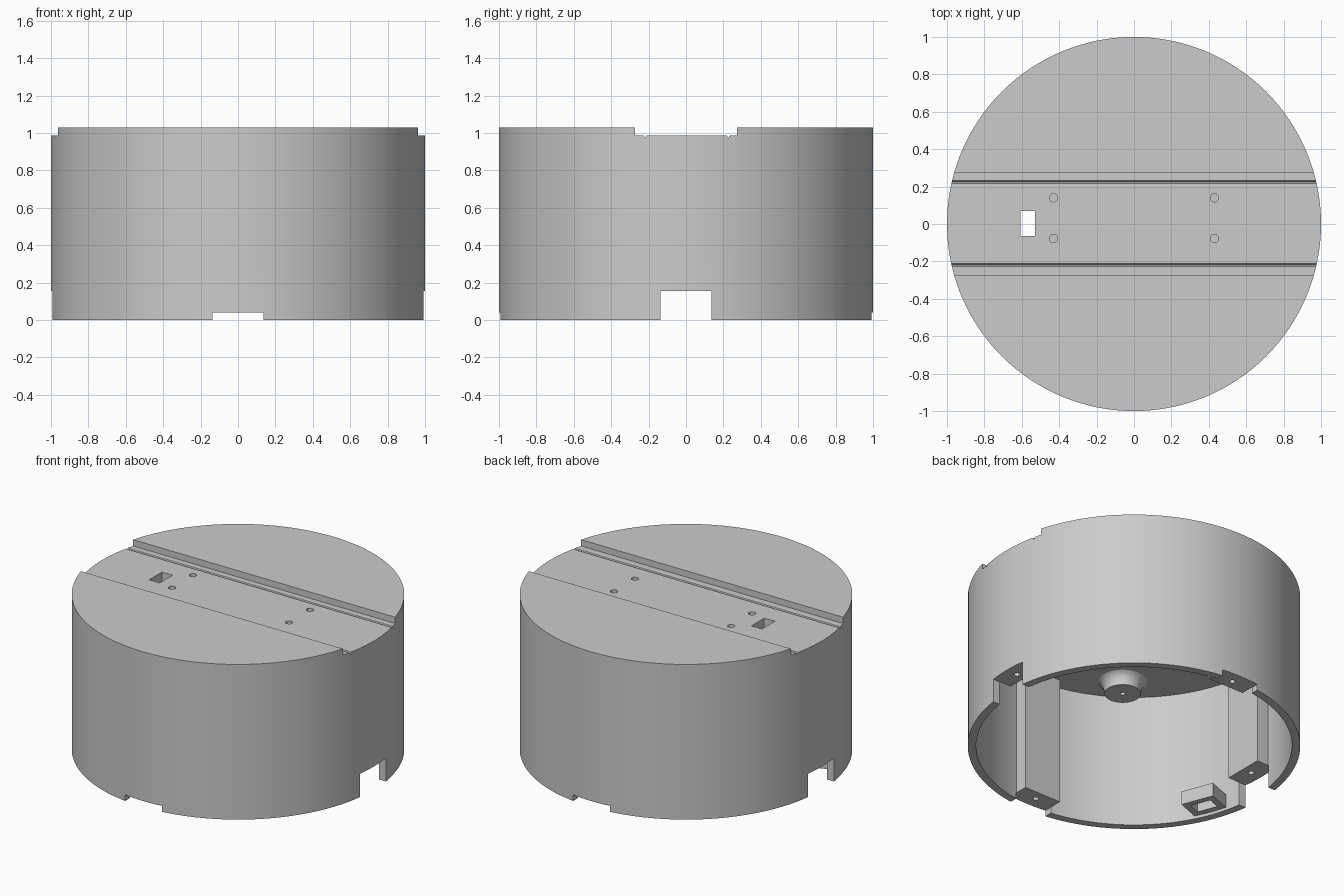
import bpy, bmesh
from math import radians, cos, sin, pi
from mathutils import Matrix

old = bpy.data.objects.get("Cube")
if old:
    bpy.data.objects.remove(old)

grey = bpy.data.materials.new("light_grey_plastic")
grey.use_nodes = True
grey.diffuse_color = (0.6, 0.6, 0.6, 1)
grey.node_tree.nodes["Principled BSDF"].inputs["Base Color"].default_value = (0.6, 0.6, 0.6, 1)

CEILING, HEIGHT = 0.885, 1.03


def finish(name, bm):
    bmesh.ops.recalc_face_normals(bm, faces=bm.faces)
    mesh = bpy.data.meshes.new(name)
    bm.to_mesh(mesh)
    bm.free()
    mesh.materials.append(grey)
    ob = bpy.data.objects.new(name, mesh)
    bpy.context.collection.objects.link(ob)
    return ob


def box(name, x, y, z, turn=0.0):
    """Box from (min, max) ranges, turned about the z axis."""
    bm = bmesh.new()
    bmesh.ops.create_cube(bm, size=1)
    for v in bm.verts:
        v.co = [r[0] if c < 0 else r[1] for c, r in zip(v.co, (x, y, z))]
    bmesh.ops.rotate(bm, verts=bm.verts, matrix=Matrix.Rotation(turn, 3, 'Z'))
    return finish(name, bm)


def cylinder(name, x, y, r, z0, z1, sides=24):
    bm = bmesh.new()
    bmesh.ops.create_cone(bm, cap_ends=True, segments=sides, radius1=r, radius2=r,
                          depth=z1 - z0, matrix=Matrix.Translation((x, y, (z0 + z1) / 2)))
    return finish(name, bm)


def lathe(name, profile, x, y, steps=40):
    bm = bmesh.new()
    vs = [bm.verts.new((r, 0, z)) for r, z in profile]
    es = [bm.edges.new(p) for p in zip(vs, vs[1:])]
    bmesh.ops.spin(bm, geom=vs + es, cent=(0, 0, 0), axis=(0, 0, 1), angle=2 * pi, steps=steps)
    bmesh.ops.remove_doubles(bm, verts=bm.verts, dist=1e-5)
    bmesh.ops.translate(bm, verts=bm.verts, vec=(x, y, 0))
    return finish(name, bm)


def groove(name, y):
    """V-shaped cutter running along x."""
    bm = bmesh.new()
    ring = [[bm.verts.new((sx, y + dy, z)) for dy, z in
             ((-0.01, 0.992), (0.01, 0.992), (0, 0.972))] for sx in (-1.2, 1.2)]
    bm.faces.new(ring[0])
    bm.faces.new(ring[1])
    for i in range(3):
        j = (i + 1) % 3
        bm.faces.new((ring[0][i], ring[0][j], ring[1][j], ring[1][i]))
    return finish(name, bm)


def carve(ob, steps):
    """Apply booleans in order and drop the helper objects."""
    for op, tool in steps:
        mod = ob.modifiers.new(op, 'BOOLEAN')
        mod.operation, mod.object, mod.solver = op, tool, 'EXACT'
        tool.hide_render = True
    deps = bpy.context.evaluated_depsgraph_get()
    mesh = bpy.data.meshes.new_from_object(ob.evaluated_get(deps))
    ob.modifiers.clear()
    ob.data = mesh
    for op, tool in steps:
        bpy.data.objects.remove(tool)


def smooth(ob):
    bpy.ops.object.select_all(action='DESELECT')
    ob.select_set(True)
    bpy.context.view_layer.objects.active = ob
    bpy.ops.object.shade_smooth_by_angle(angle=radians(30))


# Hollow round housing, open at the bottom
housing = cylinder("housing", 0, 0, 1, 0, HEIGHT, 128)
steps = [('DIFFERENCE', cylinder("cavity", 0, 0, 0.95, -0.1, CEILING, 128))]

# Four screw pillars inside the wall
for i in range(4):
    steps.append(('UNION', box("pillar", (0.855, 0.97), (-0.135, 0.135), (0, 0.92), i * pi / 2)))

# Rim notches below the pillars: tall at the sides, shallow at front and back
for i in range(4):
    top = 0.155 if i % 2 == 0 else 0.04
    a = i * pi / 2
    steps.append(('DIFFERENCE', box("notch", (0.8, 1.1), (-0.136, 0.136), (-0.1, top), a)))
    steps.append(('DIFFERENCE', cylinder("pillar_hole", 0.92 * cos(a), 0.92 * sin(a),
                                         0.018, -0.05, 0.3)))

# Channel across the top, with two fine grooves
steps.append(('DIFFERENCE', box("channel", (-1.2, 1.2), (-0.274, 0.274), (0.988, 1.2))))
for y in (-0.218, 0.225):
    steps.append(('DIFFERENCE', groove("groove", y)))

# Cable slot and four screw holes in the channel floor
steps.append(('DIFFERENCE', box("slot", (-0.607, -0.529), (-0.065, 0.07), (0.8, 1.1))))
for x in (-0.43, 0.43):
    for y in (-0.078, 0.14):
        steps.append(('DIFFERENCE', cylinder("screw_hole", x, y, 0.022, 0.93, 1.1)))
carve(housing, steps)
smooth(housing)

# Flared bosses under the ceiling
for sx in (-1, 1):
    for sy in (-1, 1):
        boss = lathe("ceiling_boss", [(0.016, 0.9), (0.016, 0.805), (0.11, 0.805), (0.112, 0.83),
                                      (0.12, 0.855), (0.133, 0.875), (0.15, CEILING),
                                      (0.15, 0.9), (0.016, 0.9)], sx * 0.44, sy * 0.63)
        smooth(boss)

# Rectangular loop on the inner wall by the rim
turn = radians(201)
bracket = box("wall_loop", (0.785, 0.96), (-0.108, 0.108), (0.02, 0.11), turn)
carve(bracket, [('DIFFERENCE', box("loop_opening", (0.825, 0.91), (-0.068, 0.068),
                                   (-0.1, 0.3), turn))])
